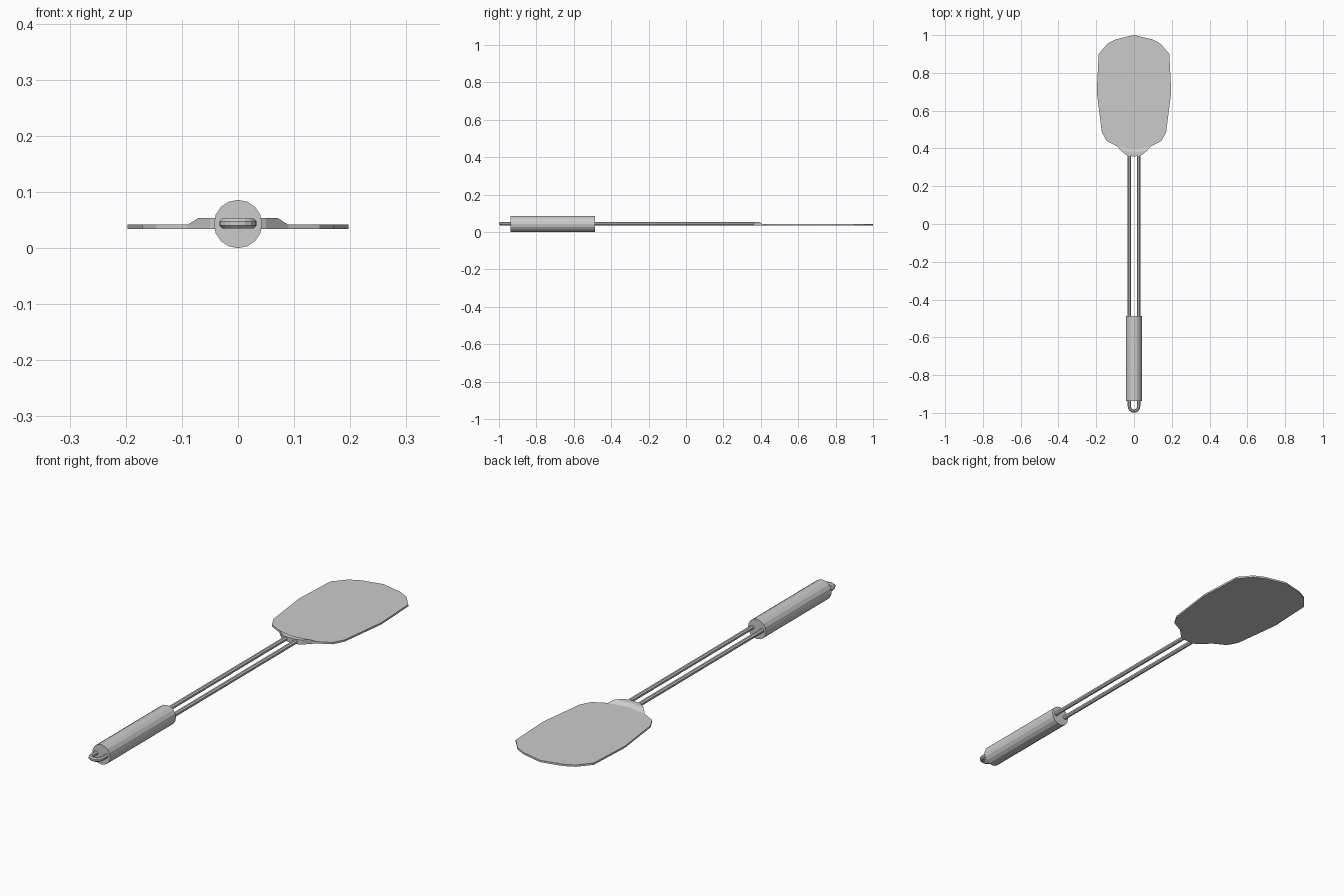
import bpy, bmesh, math
from mathutils import Vector

cube = bpy.data.objects.get("Cube")
if cube:
    bpy.data.objects.remove(cube, do_unlink=True)

GREY = (0.6, 0.6, 0.6, 1)
metal = bpy.data.materials.new("light grey")
metal.use_nodes = True
metal.diffuse_color = GREY
metal.node_tree.nodes["Principled BSDF"].inputs["Base Color"].default_value = GREY


def finish(bm, name):
    bmesh.ops.recalc_face_normals(bm, faces=bm.faces)
    mesh = bpy.data.meshes.new(name)
    bm.to_mesh(mesh)
    bm.free()
    mesh.materials.append(metal)
    obj = bpy.data.objects.new(name, mesh)
    bpy.context.collection.objects.link(obj)
    return obj


def mirrored(half):
    """Close a right-hand outline by mirroring it across x = 0."""
    return half + [(-x, y) for x, y in reversed(half) if x > 0]


def loft(name, rings):
    """Join closed rings of points in order and cap both ends."""
    bm = bmesh.new()
    loops = [[bm.verts.new(p) for p in ring] for ring in rings]
    for a, b in zip(loops, loops[1:]):
        for i in range(len(a)):
            j = (i + 1) % len(a)
            bm.faces.new((a[i], a[j], b[j], b[i]))
    bm.faces.new(loops[0])
    bm.faces.new(loops[-1])
    return finish(bm, name)


def at(outline, z):
    return [(x, y, z) for x, y in outline]


# Flat blade
blade = mirrored([(0, 1.0), (0.095, 0.978), (0.14, 0.955), (0.187, 0.9),
                  (0.197, 0.7), (0.17, 0.485), (0.145, 0.44), (0.09, 0.411),
                  (0.05, 0.371), (0.03, 0.36), (0, 0.358)])
loft("blade", [at(blade, 0.034), at(blade, 0.042)])

# Raised collar with a bevel running down onto the blade
front = [(0.05, 0.371), (0.03, 0.36), (0, 0.358)]
base = mirrored([(0, 0.398), (0.09, 0.411)] + front)
top = mirrored([(0, 0.378), (0.07, 0.39)] + front)
loft("collar", [at(base, 0.0415), at(top, 0.054)])

# Twin rods bent from one wire, with a hanging loop at the end
R, BEND, Z = 0.0095, 0.0245, 0.044
path = [Vector((-BEND, 0.37, Z))]
for k in range(9):
    a = math.pi + math.pi * k / 8
    path.append(Vector((BEND * math.cos(a), -0.966 + BEND * math.sin(a), Z)))
path.append(Vector((BEND, 0.37, Z)))
rings = []
for i, p in enumerate(path):
    d = (path[min(i + 1, len(path) - 1)] - path[max(i - 1, 0)]).normalized()
    if i in (1, len(path) - 2):
        d = Vector((0, -1 if i == 1 else 1, 0))
    side = d.cross(Vector((0, 0, 1)))
    rings.append([p + R * (math.cos(t) * side + math.sin(t) * Vector((0, 0, 1)))
                  for t in (math.tau * s / 8 + math.pi / 8 for s in range(8))])
loft("rod_loop", rings)

# Round grip
SIDES, GRIP = 16, 0.043
loft("grip", [[(GRIP * math.sin(math.tau * s / SIDES), y,
                GRIP + GRIP * math.cos(math.tau * s / SIDES))
               for s in range(SIDES)] for y in (-0.937, -0.487)])
